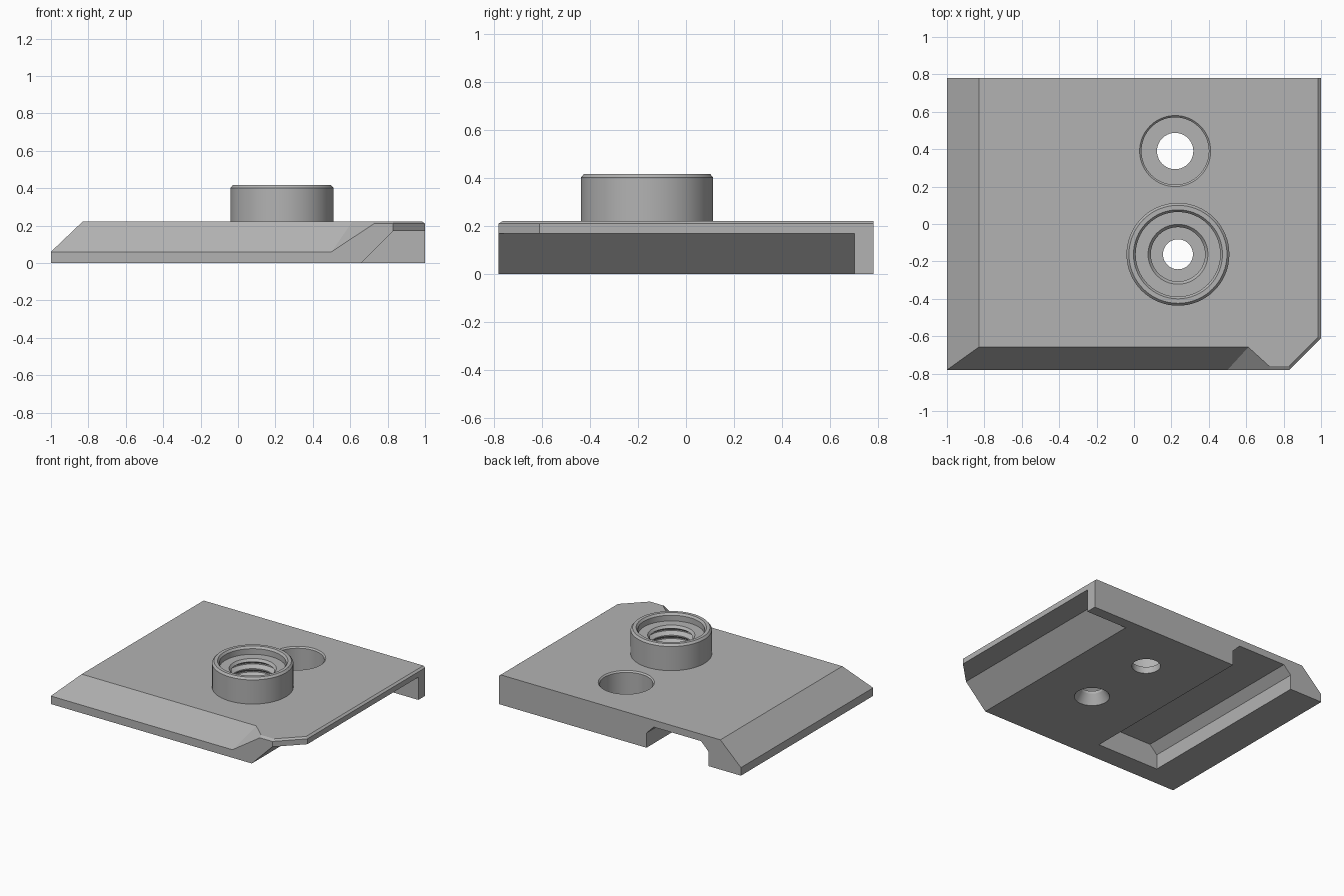
import bpy, bmesh, math
from mathutils import Vector

if "Cube" in bpy.data.objects:
    bpy.data.objects.remove(bpy.data.objects["Cube"], do_unlink=True)

grey = bpy.data.materials.new("plain_grey")
grey.use_nodes = True
colour = (0.45, 0.45, 0.45, 1)
grey.diffuse_color = colour
grey.node_tree.nodes["Principled BSDF"].inputs["Base Color"].default_value = colour


def finish(bm, name):
    bmesh.ops.recalc_face_normals(bm, faces=bm.faces)
    mesh = bpy.data.meshes.new(name)
    bm.to_mesh(mesh)
    bm.free()
    mesh.materials.append(grey)
    obj = bpy.data.objects.new(name, mesh)
    bpy.context.collection.objects.link(obj)
    return obj


def slice_off(bm, point, normal):
    """Remove everything on the normal's side of a plane and cap the cut."""
    geom = bm.verts[:] + bm.edges[:] + bm.faces[:]
    cut = bmesh.ops.bisect_plane(bm, geom=geom, plane_co=point, plane_no=normal,
                                 clear_outer=True)["geom_cut"]
    edges = [e for e in cut if isinstance(e, bmesh.types.BMEdge)]
    bmesh.ops.contextual_create(bm, geom=edges)


def prism(axis, start, end, outline):
    """Extrude an outline along x or y; the outline holds the other two axes."""
    bm = bmesh.new()
    place = (lambda a, b, t: (t, a, b)) if axis == "x" else (lambda a, b, t: (a, t, b))
    face = bm.faces.new([bm.verts.new(place(a, b, start)) for a, b in outline])
    moved = bmesh.ops.extrude_face_region(bm, geom=[face])["geom"]
    offset = Vector(place(0, 0, end - start))
    bmesh.ops.translate(bm, vec=offset,
                        verts=[v for v in moved if isinstance(v, bmesh.types.BMVert)])
    return bm


def lathe(name, x, y, profile, steps=64):
    """Revolve a closed (radius, z) profile round a vertical axis."""
    bm = bmesh.new()
    verts = [bm.verts.new((x + r, y, z)) for r, z in profile]
    edges = [bm.edges.new((a, b)) for a, b in zip(verts, verts[1:] + verts[:1])
             if (a.co - b.co).length and not (a.co.x == x and b.co.x == x)]
    bmesh.ops.spin(bm, geom=verts + edges, cent=(x, y, 0), axis=(0, 0, 1),
                   angle=math.tau, steps=steps)
    bmesh.ops.remove_doubles(bm, verts=bm.verts, dist=0.0002)
    return finish(bm, name)


def carve(target, cutter):
    mod = target.modifiers.new("carve", "BOOLEAN")
    mod.operation = "DIFFERENCE"
    mod.solver = "EXACT"
    mod.object = cutter
    bpy.context.view_layer.objects.active = target
    bpy.ops.object.modifier_apply(modifier=mod.name)
    bpy.data.objects.remove(cutter, do_unlink=True)


def thread(top, pitch, count, inner, outer):
    """Zigzag of (radius, z) points running down a threaded bore."""
    points = []
    for i in range(count):
        z = top - i * pitch
        points += [(inner, z), (outer, z - pitch * 0.35),
                   (outer, z - pitch * 0.5), (inner, z - pitch * 0.85)]
    return points


# Plate with chamfered left side, clipped corner and thin bevel round the right end
bm = prism("y", -0.78, 0.78, [(-1, 0), (1, 0), (1, 0.222), (-1, 0.222)])
slice_off(bm, (-1, 0, 0.06), (-0.162, 0, 0.17))
slice_off(bm, (0.83, -0.78, 0), (1, -1, 0))
slice_off(bm, (1, 0, 0.21), (0.012, 0, 0.015))
slice_off(bm, (0, -0.78, 0.21), (0, -0.012, 0.02))
slice_off(bm, (0.83, -0.78, 0.21), (0.012, -0.012, 0.02))
plate = finish(bm, "mounting_plate")

# Sloped front chamfer, ending at a slanted face
bm = prism("x", -1.2, 1.2, [(-0.84, -0.02), (-0.60, 0.30), (-0.84, 0.30)])
slice_off(bm, (0.5, -0.78, 0.06), (0.016, 0.0176, -0.0242))
carve(plate, finish(bm, "front_chamfer_cutter"))

# Undercut below the right lip, stopping at the back wall
undercut = [(0.56, -0.1), (0.83, 0.17), (1.1, 0.17), (1.1, -0.1)]
carve(plate, finish(prism("y", -0.9, 0.70, undercut), "undercut_cutter"))

# Underside channel, open at the back
channel = [(-0.73, -0.1), (-0.73, 0.11), (-0.67, 0.17),
           (-0.28, 0.17), (-0.22, 0.11), (-0.22, -0.1)]
carve(plate, finish(prism("y", -0.63, 0.9, channel), "channel_cutter"))

# Counterbored screw hole
carve(plate, lathe("counterbore_cutter", 0.22, 0.39, [
    (0, -0.1), (0.097, -0.1), (0.097, 0.05), (0.18, 0.05),
    (0.18, 0.212), (0.19, 0.222), (0.19, 0.3), (0, 0.3)]))

# Threaded bore through the plate, flared underneath
lower_thread = thread(0.222, 0.06, 2, 0.145, 0.175)
carve(plate, lathe("bore_cutter", 0.235, -0.162, [(0, 0.3), (0.145, 0.3)] + lower_thread + [
    (0.145, 0.09), (0.08, 0.09), (0.08, 0.07), (0.12, 0), (0.12, -0.1), (0, -0.1)]))

# Round collar with a recessed ledge and threaded inside
collar = lathe("threaded_collar", 0.235, -0.162, [
    (0.275, 0.222), (0.275, 0.402), (0.262, 0.417), (0.238, 0.417), (0.226, 0.402),
    (0.226, 0.36), (0.16, 0.36)] + thread(0.342, 0.06, 2, 0.145, 0.175) + [(0.145, 0.222)])

# Smooth round walls, crisp edges
for obj in bpy.context.scene.objects:
    obj.select_set(obj in (plate, collar))
bpy.context.view_layer.objects.active = plate
bpy.ops.object.shade_smooth_by_angle(angle=math.radians(25))
